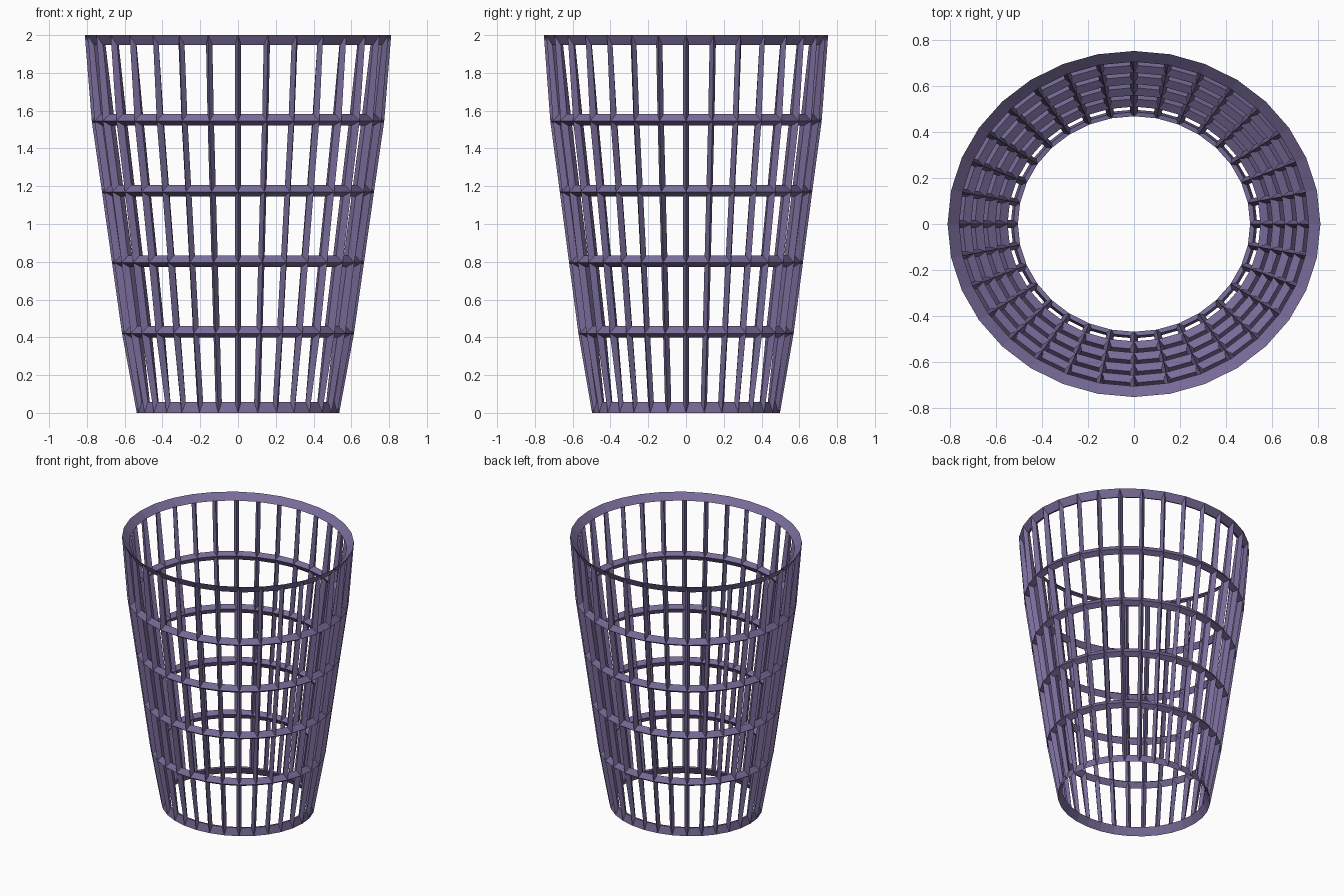
import bpy, bmesh, math
from mathutils import Vector

if "Cube" in bpy.data.objects:
    bpy.data.objects.remove(bpy.data.objects["Cube"])

SEGS = 32          # uprights around the oval
RATIO = 0.928      # y radius / x radius
HALF_RING = 0.031  # half height of the hoops
HALF_SLAT = 0.017  # half width of the uprights

# (radius, z) of the outer and inner ridge at each hoop, bottom to top
OUTER = [(.536, 0), (.614, .421), (.667, .795), (.72, 1.17), (.774, 1.544), (.811, 2)]
INNER = [(.505, .055), (.55, .436), (.603, .811), (.656, 1.184), (.709, 1.561), (.76, 1.955)]
MIDDLE = [((a + c) / 2, (b + d) / 2) for (a, b), (c, d) in zip(OUTER, INNER)]
LEVELS = len(OUTER)


def point(profile, i, j):
    r, z = profile[i]
    a = 2 * math.pi * j / SEGS
    return Vector((r * math.cos(a), r * RATIO * math.sin(a), z))


def grid(bm, profile):
    return [[bm.verts.new(point(profile, i, j)) for j in range(SEGS)] for i in range(LEVELS)]


bm = bmesh.new()
outer, inner = grid(bm, OUTER), grid(bm, INNER)

# each opening: a frame sloping from the ridges to an inset window edge
for i in range(LEVELS - 1):
    for j in range(SEGS):
        k = (j + 1) % SEGS
        cells = [(i, j), (i, k), (i + 1, k), (i + 1, j)]
        corners = [point(MIDDLE, *c) for c in cells]
        window = []
        for n, p in enumerate(corners):
            side = corners[[1, 0, 3, 2][n]] - p
            up = corners[[3, 2, 1, 0][n]] - p
            window.append(bm.verts.new(p + side.normalized() * HALF_SLAT + up.normalized() * HALF_RING))
        for n in range(4):
            m = (n + 1) % 4
            (a, b), (c, d) = cells[n], cells[m]
            bm.faces.new((outer[a][b], outer[c][d], window[m], window[n]))
            bm.faces.new((inner[c][d], inner[a][b], window[n], window[m]))

# bevelled top and bottom rims
for i in (0, LEVELS - 1):
    for j in range(SEGS):
        k = (j + 1) % SEGS
        f = (outer[i][j], outer[i][k], inner[i][k], inner[i][j])
        bm.faces.new(f if i else f[::-1])

bmesh.ops.recalc_face_normals(bm, faces=bm.faces)
mesh = bpy.data.meshes.new("wire_basket")
bm.to_mesh(mesh)
bm.free()
basket = bpy.data.objects.new("wire_basket", mesh)
bpy.context.collection.objects.link(basket)

mat = bpy.data.materials.new("purple_metal")
mat.diffuse_color = (0.19, 0.15, 0.32, 1)
mat.use_nodes = True
mat.node_tree.nodes["Principled BSDF"].inputs["Base Color"].default_value = mat.diffuse_color
mesh.materials.append(mat)
